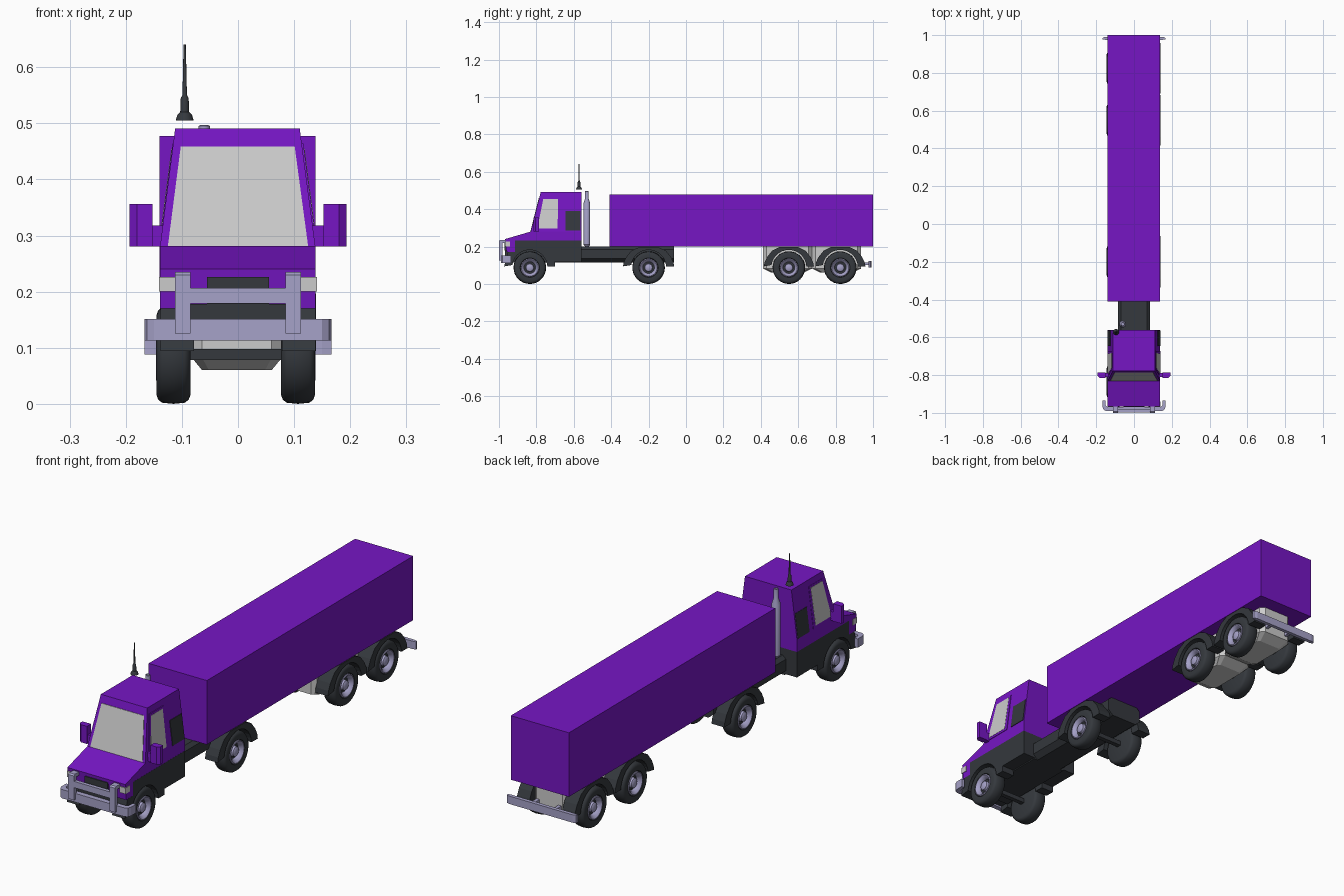
import bpy, bmesh, math

if "Cube" in bpy.data.objects:
    bpy.data.objects.remove(bpy.data.objects["Cube"])


def material(name, rgb):
    m = bpy.data.materials.new(name)
    m.diffuse_color = (*rgb, 1)
    m.use_nodes = True
    m.node_tree.nodes["Principled BSDF"].inputs["Base Color"].default_value = m.diffuse_color
    return m


PURPLE = material("purple_paint", (0.18, 0.008, 0.55))
DARK = material("dark_plastic", (0.035, 0.04, 0.047))
METAL = material("lavender_metal", (0.38, 0.36, 0.58))
GREY = None


def finish(name, bm, mat, smooth=False):
    bmesh.ops.remove_doubles(bm, verts=bm.verts, dist=1e-5)
    bmesh.ops.recalc_face_normals(bm, faces=bm.faces)
    me = bpy.data.meshes.new(name)
    bm.to_mesh(me)
    bm.free()
    if mat:
        me.materials.append(mat)
    if smooth:
        me.shade_smooth()
        me.set_sharp_from_angle(angle=math.radians(35))
    ob = bpy.data.objects.new(name, me)
    bpy.context.collection.objects.link(ob)
    return ob


def loft(name, rings, mat, smooth=False, caps=True):
    """Skin a list of equal-length closed point rings."""
    bm = bmesh.new()
    vs = [[bm.verts.new(p) for p in r] for r in rings]
    n = len(rings[0])
    for a, b in zip(vs, vs[1:]):
        for i in range(n):
            j = (i + 1) % n
            bm.faces.new((a[i], a[j], b[j], b[i]))
    if caps:
        bm.faces.new(vs[0])
        bm.faces.new(vs[-1])
    return finish(name, bm, mat, smooth)


def prism(name, pts, a, b, mat, axis="x"):
    """Extrude a flat outline along one axis (x: yz points, y: xz, z: xy)."""
    k = "xyz".index(axis)
    return loft(name, [[(*p[:k], t, *p[k:]) for p in pts] for t in (a, b)], mat)


def box(name, x, y, z, mat):
    prism(name, [(y[0], z[0]), (y[1], z[0]), (y[1], z[1]), (y[0], z[1])], x[0], x[1], mat)


def lathe(name, prof, loc, mat, axis="z", side=1, seg=32):
    """Spin (radius, height) points around z or x."""
    rings = []
    for r, h in prof:
        ring = []
        for i in range(seg):
            t = 2 * math.pi * i / seg
            c, s = r * math.cos(t), r * math.sin(t)
            p = (c, s, h) if axis == "z" else (side * h, c, s)
            ring.append(tuple(u + v for u, v in zip(p, loc)))
        rings.append(ring)
    return loft(name, rings, mat, True, caps=False)


def span(s, a, b):
    return (s * a, s * b) if s > 0 else (s * b, s * a)


SIDES = ((1, "right"), (-1, "left"))

# Trailer box
box("trailer_box", (-0.14, 0.138), (-0.41, 1.0), (0.20, 0.477), PURPLE)

# Cab: nose and waist, then tapered cabin
prism("cab_body", [(-0.96, 0.17), (-0.967, 0.24), (-0.83, 0.28), (-0.56, 0.28),
                   (-0.56, 0.23), (-0.915, 0.23), (-0.915, 0.17)], -0.139, 0.138, PURPLE)
loft("cab_cabin", [
    [(-0.139, -0.83, 0.28), (0.138, -0.83, 0.28), (0.138, -0.56, 0.28), (-0.139, -0.56, 0.28)],
    [(-0.112, -0.777, 0.491), (0.11, -0.777, 0.491), (0.11, -0.56, 0.491), (-0.112, -0.56, 0.491)],
], PURPLE)


# Windscreen, side windows and side vents lie on the sloping cabin faces
def screen(o):
    return [(x, -0.83 + (z - 0.28) * 0.25 - o, z)
            for x, z in ((-0.125, 0.281), (0.125, 0.281), (0.101, 0.459), (-0.102, 0.459))]


def side_panel(name, s, pts, mat):
    loft(name, [[(s * (0.1385 - (z - 0.28) * 0.13 + o), y, z) for y, z in pts]
                for o in (-0.003, 0.002)], mat)


loft("windscreen", [screen(-0.003), screen(0.002)], GREY)
for s, n in SIDES:
    side_panel(n + "_window_frame", s, [(-0.808, 0.285), (-0.77, 0.464), (-0.672, 0.464),
                                        (-0.672, 0.285)], PURPLE)
    side_panel(n + "_window", s * 1.008, [(-0.795, 0.296), (-0.763, 0.455), (-0.683, 0.455),
                                          (-0.687, 0.296)], GREY)
    side_panel(n + "_vent", s, [(-0.645, 0.285), (-0.645, 0.39), (-0.565, 0.39),
                                (-0.565, 0.285)], DARK)
    # Mirrors
    box(n + "_mirror_arm", span(s, 0.13, 0.155), (-0.81, -0.79), (0.28, 0.318), PURPLE)
    prism(n + "_mirror", [(s * 0.152, -0.815), (s * 0.18, -0.815), (s * 0.193, -0.805),
                          (s * 0.193, -0.787), (s * 0.152, -0.787)], 0.28, 0.356, PURPLE, "z")
    # Headlights
    box(n + "_headlight", span(s, 0.112, 0.1405), (-0.969, -0.94), (0.2, 0.226), GREY)

# Grille and nose underside
box("grille", (-0.055, 0.055), (-0.97, -0.94), (0.178, 0.226), DARK)
box("lower_grille", (-0.085, 0.085), (-0.967, -0.9), (0.12, 0.178), DARK)


# Fenders with round wheel openings
def arch(yc, r=0.094):
    return [(yc + r * math.cos(math.radians(a)), 0.088 + r * math.sin(math.radians(a)))
            for a in range(4, 177, 12)]


def fender(yc, w):
    half = [(w, 0.094), (w - 0.004, 0.115), (w - 0.017, 0.143), (w - 0.045, 0.178), (0.05, 0.197)]
    outer = [(yc - y, z) for y, z in half] + [(yc + y, z) for y, z in reversed(half)]
    return outer + arch(yc)


FRONT, DRIVE, REAR = -0.835, -0.2, (0.55, 0.825)
skirt = [(-0.972, 0.094), (-0.966, 0.12), (-0.952, 0.172), (-0.915, 0.172), (-0.915, 0.231),
         (-0.56, 0.231), (-0.56, 0.12), (-0.7, 0.12), (-0.7, 0.094)] + arch(FRONT)
for s, n in SIDES:
    prism(n + "_cab_skirt", skirt, *span(s, 0.078, 0.1385), DARK)
    for i, (yc, w) in enumerate([(DRIVE, 0.137), (REAR[0], 0.134), (REAR[1], 0.134)]):
        prism(f"{n}_fender_{i}", fender(yc, w), *span(s, 0.078, 0.139), DARK)

# Tractor frame
box("cab_underbody", (-0.08, 0.08), (-0.93, -0.56), (0.115, 0.231), DARK)
frame = [(-0.062, 0.115), (0.062, 0.115), (0.086, 0.135), (0.086, 0.185), (0.07, 0.199),
         (-0.07, 0.199), (-0.086, 0.185), (-0.086, 0.135)]
prism("tractor_frame", frame, -0.565, -0.065, DARK, "y")

# Trailer bogie pans
def octagon(yc, hx, hy, c, z):
    return [(x - 0.002, yc + y, z) for x, y in (
        (-hx, -hy + c), (-hx + c, -hy), (hx - c, -hy), (hx, -hy + c),
        (hx, hy - c), (hx - c, hy), (-hx + c, hy), (-hx, hy - c))]


for i, yc in enumerate((0.543, 0.805)):
    loft(f"bogie_pan_{i}", [octagon(yc, 0.08, 0.131, 0.018, 0.2),
                            octagon(yc, 0.08, 0.131, 0.018, 0.082),
                            octagon(yc, 0.062, 0.085, 0.012, 0.06)], GREY)

# Wheels
tyre = [(0, -0.03), (0.072, -0.03), (0.08, -0.027), (0.085, -0.02), (0.087, 0), (0.085, 0.02),
        (0.08, 0.027), (0.072, 0.03), (0.052, 0.029), (0.047, 0.012), (0, 0.012)]
rim = [(0.049, 0.02), (0.049, 0.029), (0.045, 0.031), (0.034, 0.022), (0.031, 0.012)]
hub = [(0.022, 0.012), (0.02, 0.023), (0.014, 0.027), (0, 0.027)]
for i, yc in enumerate((FRONT, DRIVE, *REAR)):
    box(f"axle_{i}", (-0.1, 0.1), (yc - 0.01, yc + 0.01), (0.078, 0.098), DARK)
    for s, n in SIDES:
        loc = (s * 0.111 - 0.004, yc, 0.087)
        lathe(f"{n}_tyre_{i}", tyre, loc, DARK, "x", s)
        lathe(f"{n}_rim_{i}", rim, loc, METAL, "x", s)
        lathe(f"{n}_hub_{i}", hub, loc, METAL, "x", s, 20)

# Bumpers and bull bar
half = [(0.15, -0.99), (0.162, -0.982), (0.167, -0.968), (0.167, -0.935),
        (0.152, -0.935), (0.15, -0.96), (0.142, -0.968)]
bumper = half + [(-x, y) for x, y in reversed(half)]
prism("front_bumper", bumper, 0.113, 0.151, METAL, "z")
for s, n in SIDES:
    prism(n + "_bull_bar_post", [(-1.0, 0.125), (-1.0, 0.23), (-0.993, 0.235), (-0.955, 0.235),
                                 (-0.955, 0.22), (-0.982, 0.22), (-0.982, 0.125)],
          *span(s, 0.085, 0.112), METAL)
    box(n + "_rear_bumper_bracket", span(s, 0.045, 0.06), (0.92, 0.98), (0.1, 0.115), METAL)
box("bull_bar_rail", (-0.086, 0.086), (-0.998, -0.982), (0.179, 0.206), METAL)
prism("rear_bumper", [(-0.167, 0.978), (-0.15, 0.975), (0.15, 0.975), (0.167, 0.978),
                      (0.165, 0.987), (0.15, 0.991), (-0.15, 0.991), (-0.165, 0.987)],
      0.088, 0.122, METAL, "z")

# Exhaust stack and antenna
lathe("exhaust_stack", [(0, 0.18), (0.01, 0.18), (0.01, 0.2), (0.018, 0.21), (0.018, 0.43),
                        (0.01, 0.455), (0.01, 0.495), (0.007, 0.497), (0.007, 0.46), (0, 0.46)],
      (-0.06, -0.53, 0), METAL, seg=20)
lathe("antenna", [(0, 0.505), (0.016, 0.505), (0.013, 0.515), (0.008, 0.52), (0.007, 0.545),
                  (0.004, 0.55), (0.002, 0.64), (0, 0.64)], (-0.095, -0.572, 0), DARK, seg=16)
